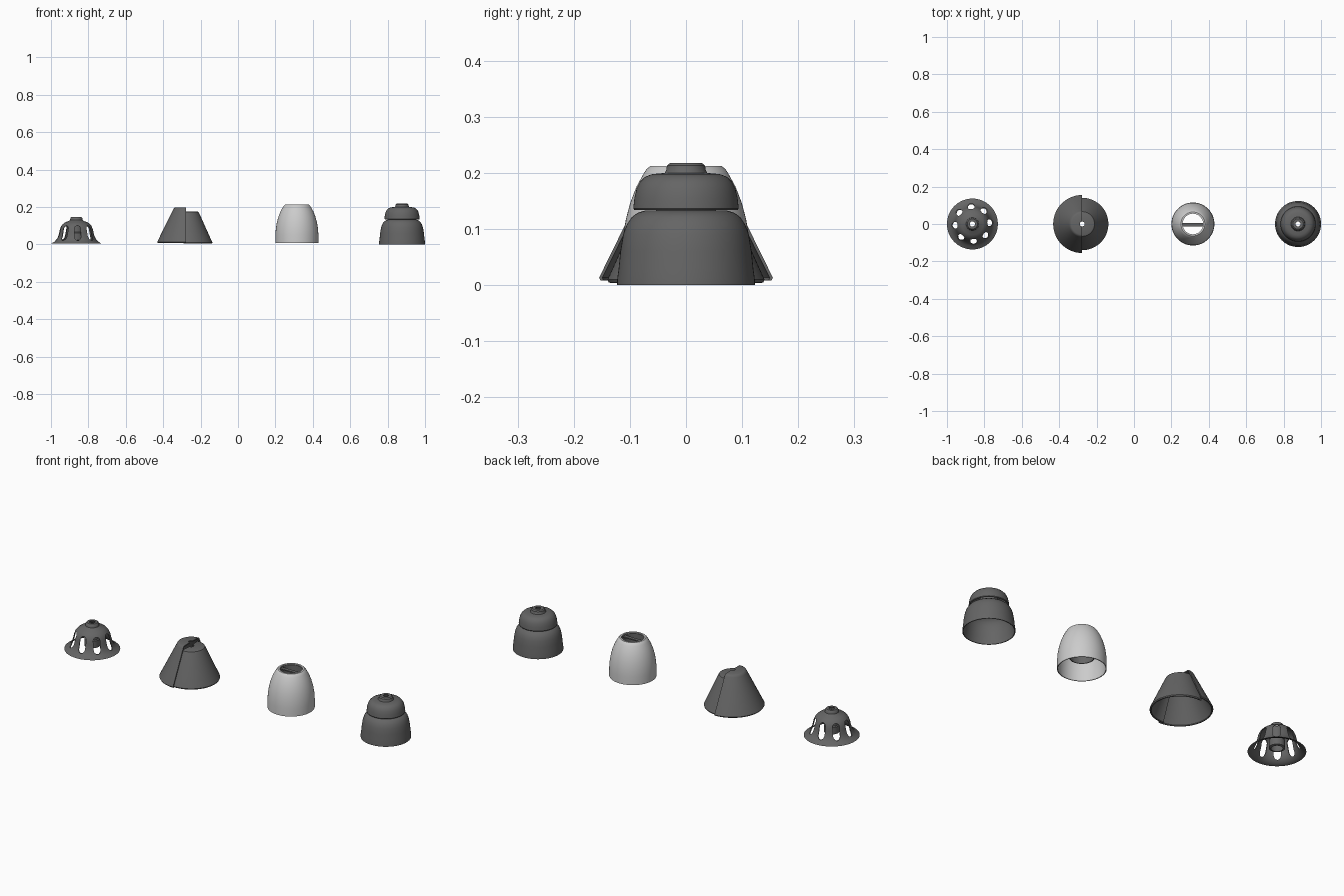
import bpy, bmesh, math
from mathutils import Vector, Matrix

if "Cube" in bpy.data.objects:
    bpy.data.objects.remove(bpy.data.objects["Cube"])


def material(name, v):
    m = bpy.data.materials.new(name)
    m.diffuse_color = (v, v, v, 1)
    m.use_nodes = True
    m.node_tree.nodes["Principled BSDF"].inputs["Base Color"].default_value = m.diffuse_color
    return m


DARK = material("dark_grey", 0.13)
LIGHT = material("light_grey", 0.6)


def finish(name, bm, x, mat, smooth=True):
    bmesh.ops.recalc_face_normals(bm, faces=bm.faces[:])
    me = bpy.data.meshes.new(name)
    bm.to_mesh(me)
    bm.free()
    ob = bpy.data.objects.new(name, me)
    bpy.context.collection.objects.link(ob)
    ob.location.x = x
    me.materials.append(mat)
    if smooth:
        bpy.ops.object.select_all(action='DESELECT')
        ob.select_set(True)
        bpy.context.view_layer.objects.active = ob
        bpy.ops.object.shade_smooth_by_angle(angle=math.radians(35))
    return ob


def shell(name, x, profile, t=0.004, mat=DARK, start=0, sweep=360, steps=64, smooth=True):
    """Turn an outer (radius, z) profile, bottom to top, into a wall of thickness t."""
    pts = [Vector(p) for p in profile]
    inner = []
    for i, p in enumerate(pts):
        d = Vector((0, 0))
        if i > 0:
            d += (p - pts[i - 1]).normalized()
        if i < len(pts) - 1:
            d += (pts[i + 1] - p).normalized()
        d.normalize()
        q = p + Vector((-d.y, d.x)) * t
        # ends keep a flat rim
        if i == 0:
            q.y = p.y
        inner.append(q)
    ring = pts + inner[::-1]
    n, m = len(ring), len(pts)
    full = sweep == 360
    bm = bmesh.new()
    cols = []
    for k in range(steps if full else steps + 1):
        a = math.radians(start + sweep * k / steps)
        cols.append([bm.verts.new((r * math.cos(a), r * math.sin(a), z)) for r, z in ring])
    for k in range(steps):
        a, b = cols[k], cols[(k + 1) % len(cols)]
        for j in range(n):
            jj = (j + 1) % n
            bm.faces.new((a[j], b[j], b[jj], a[jj]))
    if not full:
        for c in (cols[0], cols[-1]):
            for j in range(m - 1):
                bm.faces.new((c[j], c[j + 1], c[n - 2 - j], c[n - 1 - j]))
    return finish(name, bm, x, mat, smooth)


# Slotted bell shade
X1 = -0.864
bell = shell("slotted_shade", X1, [
    (0.136, 0.004), (0.118, 0.014), (0.105, 0.028), (0.097, 0.045), (0.092, 0.065),
    (0.089, 0.08), (0.082, 0.097), (0.072, 0.109), (0.058, 0.119), (0.04, 0.125),
    (0.034, 0.13), (0.032, 0.141), (0.027, 0.147), (0.014, 0.147)])

# Eight rounded slot cutters
bm = bmesh.new()
W, LO, HI = 0.017, 0.038, 0.083
outline = [(W * math.cos(math.pi * i / 8), HI + W * math.sin(math.pi * i / 8)) for i in range(9)]
outline += [(-y, LO + HI - z) for y, z in outline]
for k in range(8):
    rot = Matrix.Rotation(math.radians(45 * k + 4), 4, 'Z')
    ends = [[bm.verts.new(rot @ Vector((r, y, z))) for y, z in outline] for r in (0.06, 0.17)]
    for e in ends:
        bm.faces.new(e)
    for j in range(18):
        jj = (j + 1) % 18
        bm.faces.new((ends[0][j], ends[0][jj], ends[1][jj], ends[1][j]))
cutter = finish("slot_cutter", bm, X1, DARK, False)
cutter.hide_render = True
mod = bell.modifiers.new("slots", 'BOOLEAN')
mod.operation = 'DIFFERENCE'
mod.solver = 'EXACT'
mod.object = cutter
bpy.ops.object.select_all(action='DESELECT')
bell.select_set(True)
bpy.context.view_layer.objects.active = bell
# cut before the smoothing step, then remove the helper
bpy.ops.object.modifier_move_to_index(modifier=mod.name, index=0)
bpy.ops.object.modifier_apply(modifier=mod.name)
bpy.data.objects.remove(cutter, do_unlink=True)
bpy.ops.object.shade_smooth_by_angle(angle=math.radians(35))

# Lamp socket inside the bell
shell("slotted_shade_socket", X1, [(0.03, 0.02), (0.038, 0.023), (0.038, 0.06), (0.034, 0.065),
                                   (0.034, 0.122)], t=0.008, steps=40)

# Cone shade made of two offset halves
X2 = -0.277
shell("cone_tall_half", X2, [(0.152, 0.008), (0.155, 0.013), (0.07, 0.186), (0.065, 0.194),
                             (0.057, 0.198), (0.013, 0.198)],
      t=0.006, start=90, sweep=180, steps=40)
shell("cone_short_half", X2, [(0.138, 0.005), (0.14, 0.01), (0.07, 0.166), (0.066, 0.173),
                              (0.059, 0.176), (0.013, 0.176)],
      t=0.006, start=-96, sweep=192, steps=40)

# Pale dome shade with open top, inner tube and cross bar
X3 = 0.315
shell("dome_shade", X3, [(0.115, 0.008), (0.115, 0.05), (0.1125, 0.085), (0.107, 0.118),
                         (0.099, 0.148), (0.088, 0.176), (0.076, 0.198), (0.07, 0.207),
                         (0.064, 0.212), (0.055, 0.212)], t=0.004, mat=LIGHT)
shell("dome_inner_tube", X3, [(0.06, 0.07), (0.06, 0.206)], t=0.004, steps=40, smooth=False)
bm = bmesh.new()
bmesh.ops.create_cube(bm, size=1, matrix=Matrix.Translation((0, -0.004, 0.2)) @
                      Matrix.Diagonal((0.114, 0.018, 0.006, 1)))
finish("dome_cross_bar", bm, X3, DARK, False)

# Two-tier shade: wide lower dome, small upper dome, joining neck
X4 = 0.877
shell("lower_tier", X4, [(0.123, 0.0), (0.1225, 0.012), (0.12, 0.03), (0.117, 0.06), (0.112, 0.09),
                         (0.106, 0.107), (0.097, 0.121), (0.086, 0.129), (0.073, 0.133),
                         (0.034, 0.134)])
shell("upper_tier", X4, [(0.092, 0.134), (0.094, 0.137), (0.092, 0.155), (0.088, 0.172),
                         (0.082, 0.184), (0.073, 0.193), (0.06, 0.198), (0.038, 0.2),
                         (0.035, 0.206), (0.034, 0.213), (0.028, 0.218), (0.013, 0.218)])
shell("tier_neck", X4, [(0.042, 0.125), (0.042, 0.198)], steps=40)
